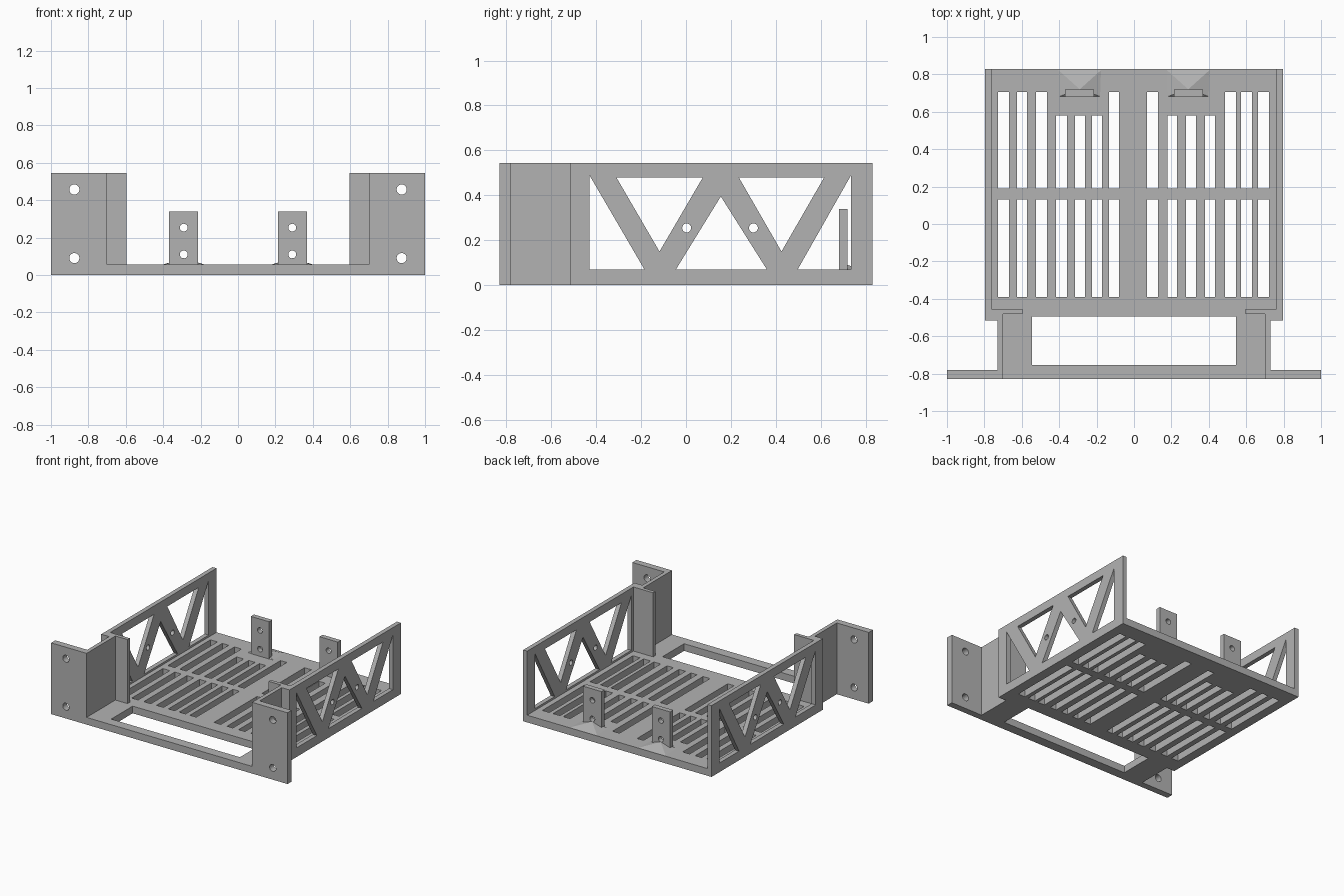
import bpy, bmesh, math
from mathutils import Matrix, Vector

if "Cube" in bpy.data.objects:
    bpy.data.objects.remove(bpy.data.objects["Cube"])

grey = bpy.data.materials.new("plain grey")
grey.diffuse_color = (0.45, 0.45, 0.45, 1)
grey.use_nodes = True
grey.node_tree.nodes["Principled BSDF"].inputs["Base Color"].default_value = grey.diffuse_color

# local (u, v, depth) axes for each cutting plane
AXES = {
    "XY": ((1, 0, 0), (0, 1, 0), (0, 0, 1)),
    "XZ": ((1, 0, 0), (0, 0, 1), (0, 1, 0)),
    "YZ": ((0, 1, 0), (0, 0, 1), (1, 0, 0)),
}


def rect(u0, v0, u1, v1):
    return [(u0, v0), (u1, v0), (u1, v1), (u0, v1)]


def circle(u, v, r, n=24):
    return [(u + r * math.cos(2 * math.pi * i / n),
             v + r * math.sin(2 * math.pi * i / n)) for i in range(n)]


def finish(name, bm, mirrored):
    bmesh.ops.recalc_face_normals(bm, faces=bm.faces[:])
    mesh = bpy.data.meshes.new(name)
    bm.to_mesh(mesh)
    bm.free()
    mesh.materials.clear()
    mesh.materials.append(grey)
    obj = bpy.data.objects.new(name, mesh)
    bpy.context.collection.objects.link(obj)
    if mirrored:
        mod = obj.modifiers.new("mirror", "MIRROR")
        mod.use_mirror_merge = False
    return obj


def plate(name, plane, outline, holes, d0, d1, mirrored=False):
    """Flat plate with cut-outs, spanning depth d0 to d1."""
    curve = bpy.data.curves.new(name + "_profile", "CURVE")
    curve.dimensions = "2D"
    curve.fill_mode = "BOTH"
    curve.extrude = (d1 - d0) / 2
    for loop in [outline] + holes:
        spline = curve.splines.new("POLY")
        spline.points.add(len(loop) - 1)
        for p, (u, v) in zip(spline.points, loop):
            p.co = (u, v, 0, 1)
        spline.use_cyclic_u = True
    tmp = bpy.data.objects.new(name + "_tmp", curve)
    bpy.context.collection.objects.link(tmp)
    dg = bpy.context.evaluated_depsgraph_get()
    mesh = bpy.data.meshes.new_from_object(tmp.evaluated_get(dg))
    bm = bmesh.new()
    bm.from_mesh(mesh)
    bpy.data.objects.remove(tmp)
    bpy.data.curves.remove(curve)
    bpy.data.meshes.remove(mesh)
    bmesh.ops.remove_doubles(bm, verts=bm.verts[:], dist=1e-5)
    a, b, c = (Vector(x) for x in AXES[plane])
    mid = (d0 + d1) / 2
    for v in bm.verts:
        u, w, d = v.co
        v.co = a * u + b * w + c * (d + mid)
    for f in bm.faces:
        f.smooth = False
        f.material_index = 0
    return finish(name, bm, mirrored)


FLOOR, TOP = 0.055, 0.545

# ventilated floor: slot columns as (x0, x1, upper end)
slots = [(-.727, -.668, .705), (-.626, -.572, .705), (-.524, -.465, .705),
         (-.417, -.358, .58), (-.316, -.262, .58), (-.225, -.171, .58),
         (-.134, -.08, .705), (.07, .128, .705), (.18, .23, .58),
         (.278, .332, .58), (.38, .433, .58), (.487, .545, .705),
         (.572, .632, .705), (.663, .722, .705)]
holes = [rect(-.545, -.755, .545, -.495)]
for x0, x1, end in slots:
    holes += [rect(x0, .19, x1, end), rect(x0, -.39, x1, .13)]
half = [(.70, -.83), (.70, -.78), (.73, -.78), (.73, -.515), (.797, -.515), (.797, .83)]
plate("floor", "XY", half + [(-x, y) for x, y in reversed(half)], holes, 0, FLOOR)

# truss side walls
windows = [
    [(-.43, .49), (-.185, .07), (-.43, .07)],
    [(-.31, .48), (.075, .48), (-.118, .15)],
    [(.155, .395), (-.045, .07), (.36, .07)],
    [(.235, .48), (.615, .48), (.425, .15)],
    [(.735, .49), (.497, .07), (.735, .07)],
    circle(.003, .255, .02), circle(.30, .255, .02),
]
plate("side_wall", "YZ", rect(-.455, FLOOR, .83, TOP), windows, .763, .797, True)

# stepped corner walls joining the ears to the side walls
plate("corner_wall", "XY",
      [(.70, -.78), (.73, -.78), (.73, -.515), (.797, -.515), (.797, -.455),
       (.597, -.455), (.597, -.482), (.70, -.482)], [], FLOOR, TOP, True)

# mounting ears
plate("mounting_ear", "XZ", rect(.70, 0, 1, TOP),
      [circle(.875, .457, .027), circle(.875, .09, .027)], -.83, -.78, True)

# rear upright tabs
plate("rear_tab", "XZ", rect(.213, FLOOR, .368, .34),
      [circle(.29, .253, .021), circle(.29, .11, .021)], .68, .718, True)

# low pyramid gussets behind the tabs
bm = bmesh.new()
base = [bm.verts.new((.29 + x, y, FLOOR - .002)) for x, y in
        [(-.115, .68), (.115, .68), (.12, .828), (-.12, .828)]]
apex = bm.verts.new((.29, .72, .09))
bm.faces.new(base)
for i in range(4):
    bm.faces.new((base[i], base[(i + 1) % 4], apex))
finish("tab_gusset", bm, True)
